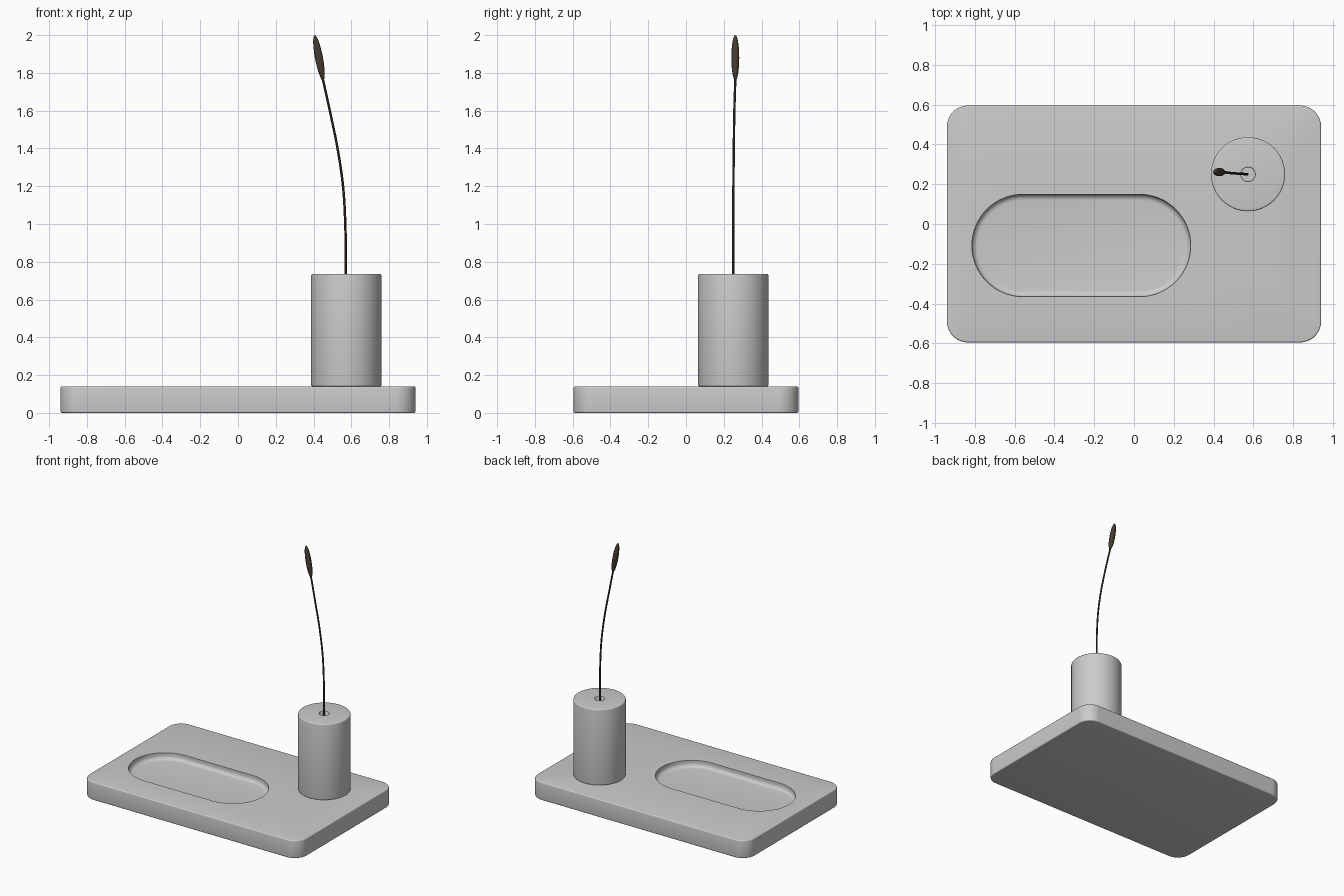
import bpy, bmesh, math
from mathutils import Vector

if "Cube" in bpy.data.objects:
    bpy.data.objects.remove(bpy.data.objects["Cube"])


def material(name, rgb):
    m = bpy.data.materials.new(name)
    m.diffuse_color = (*rgb, 1)
    m.use_nodes = True
    m.node_tree.nodes["Principled BSDF"].inputs["Base Color"].default_value = m.diffuse_color
    return m


GREY = material("light grey ceramic", (0.6, 0.6, 0.6))
BROWN = material("dark brown reed", (0.06, 0.045, 0.03))


def rounded_rect(cx, cy, hx, hy, r, z, n=16):
    """Ring of points with four rounded corners."""
    ring = []
    for k, (sx, sy) in enumerate([(1, 1), (-1, 1), (-1, -1), (1, -1)]):
        for i in range(n + 1):
            a = math.pi / 2 * (k + i / n)
            ring.append((cx + sx * (hx - r) + r * math.cos(a),
                         cy + sy * (hy - r) + r * math.sin(a), z))
    return ring


def circle(cx, cy, r, z, n=64):
    return [(cx + r * math.cos(2 * math.pi * i / n),
             cy + r * math.sin(2 * math.pi * i / n), z) for i in range(n)]


def loft(name, rings, mat, angle=35):
    """Skin matching rings and cap both ends."""
    bm = bmesh.new()
    loops = [[bm.verts.new(p) for p in ring] for ring in rings]
    for a, b in zip(loops, loops[1:]):
        for i in range(len(a)):
            j = (i + 1) % len(a)
            bm.faces.new((a[i], a[j], b[j], b[i]))
    bm.faces.new(loops[0][::-1])
    bm.faces.new(loops[-1])
    bmesh.ops.remove_doubles(bm, verts=bm.verts, dist=1e-5)
    bmesh.ops.recalc_face_normals(bm, faces=bm.faces)
    me = bpy.data.meshes.new(name)
    bm.to_mesh(me)
    bm.free()
    ob = bpy.data.objects.new(name, me)
    bpy.context.collection.objects.link(ob)
    me.materials.append(mat)
    bpy.ops.object.select_all(action='DESELECT')
    ob.select_set(True)
    bpy.context.view_layer.objects.active = ob
    bpy.ops.object.shade_smooth_by_angle(angle=math.radians(angle))
    return ob


def fillet(r, steps=4):
    """Offsets (inset, rise) along a quarter round."""
    return [(r * (1 - math.cos(t)), r * math.sin(t))
            for t in (math.pi / 2 * i / steps for i in range(steps + 1))]


# Tray: rounded slab with a rounded oblong recess
TOP, B, DEPTH, F = 0.14, 0.008, 0.05, 0.03


def slab(inset, z):
    return rounded_rect(0, 0, 0.94 - inset, 0.595 - inset, 0.105 - inset, z)


def recess(inset, z):
    return rounded_rect(-0.265, -0.108, 0.55 - inset, 0.257 - inset, 0.257 - inset, z)


tray = [slab(i, B - d) for i, d in reversed(fillet(B))]
tray += [slab(i, TOP - B + d) for i, d in fillet(B)]
tray += [recess(0, TOP)]
tray += [recess(i, TOP - DEPTH + F - d) for i, d in fillet(F, 6)]
loft("tray", tray, GREY)

# Vase: cylinder with softened rims and a narrow bore
VX, VY, R, Z0, Z1 = 0.573, 0.25, 0.186, TOP, 0.735
vase = [circle(VX, VY, R - i, Z0 + B - d) for i, d in reversed(fillet(B))]
vase += [circle(VX, VY, R - i, Z1 - B + d) for i, d in fillet(B)]
vase += [circle(VX, VY, 0.037, Z1), circle(VX, VY, 0.035, Z1 - 0.003),
         circle(VX, VY, 0.035, 0.4)]
loft("vase", vase, GREY)

# Stem: thin tube swept along a gentle bend
PATH = [Vector(p) for p in [(0.57, 0.25, 0.4), (0.57, 0.25, 0.8), (0.568, 0.25, 1.0),
                            (0.556, 0.251, 1.2), (0.527, 0.253, 1.4),
                            (0.486, 0.256, 1.6), (0.444, 0.262, 1.79)]]


def spline(t):
    i = min(int(t), len(PATH) - 2)
    u = t - i
    p0, p1, p2 = PATH[max(i - 1, 0)], PATH[i], PATH[i + 1]
    p3 = PATH[min(i + 2, len(PATH) - 1)]
    return 0.5 * (2 * p1 + (p2 - p0) * u + (2 * p0 - 5 * p1 + 4 * p2 - p3) * u * u
                  + (3 * p1 - p0 - 3 * p2 + p3) * u ** 3)


steps = 36
points = [spline((len(PATH) - 1) * i / steps) for i in range(steps + 1)]
loft("stem", [circle(p.x, p.y, 0.0065, p.z, 10) for p in points], BROWN)

# Seed head: slender spindle leaning along the stem tip
low, high = Vector((0.451, 0.261, 1.76)), Vector((0.406, 0.261, 2.0))
axis = high - low
turn = axis.to_track_quat('Z', 'Y')
head = []
for i in range(17):
    t = math.pi * i / 16
    r = max(0.021 * math.sin(t), 0.0005)
    centre = low + axis * (1 - math.cos(t)) / 2
    head.append([centre + turn @ Vector(p) for p in circle(0, 0, r, 0, 20)])
loft("seed_head", head, BROWN, 60)
